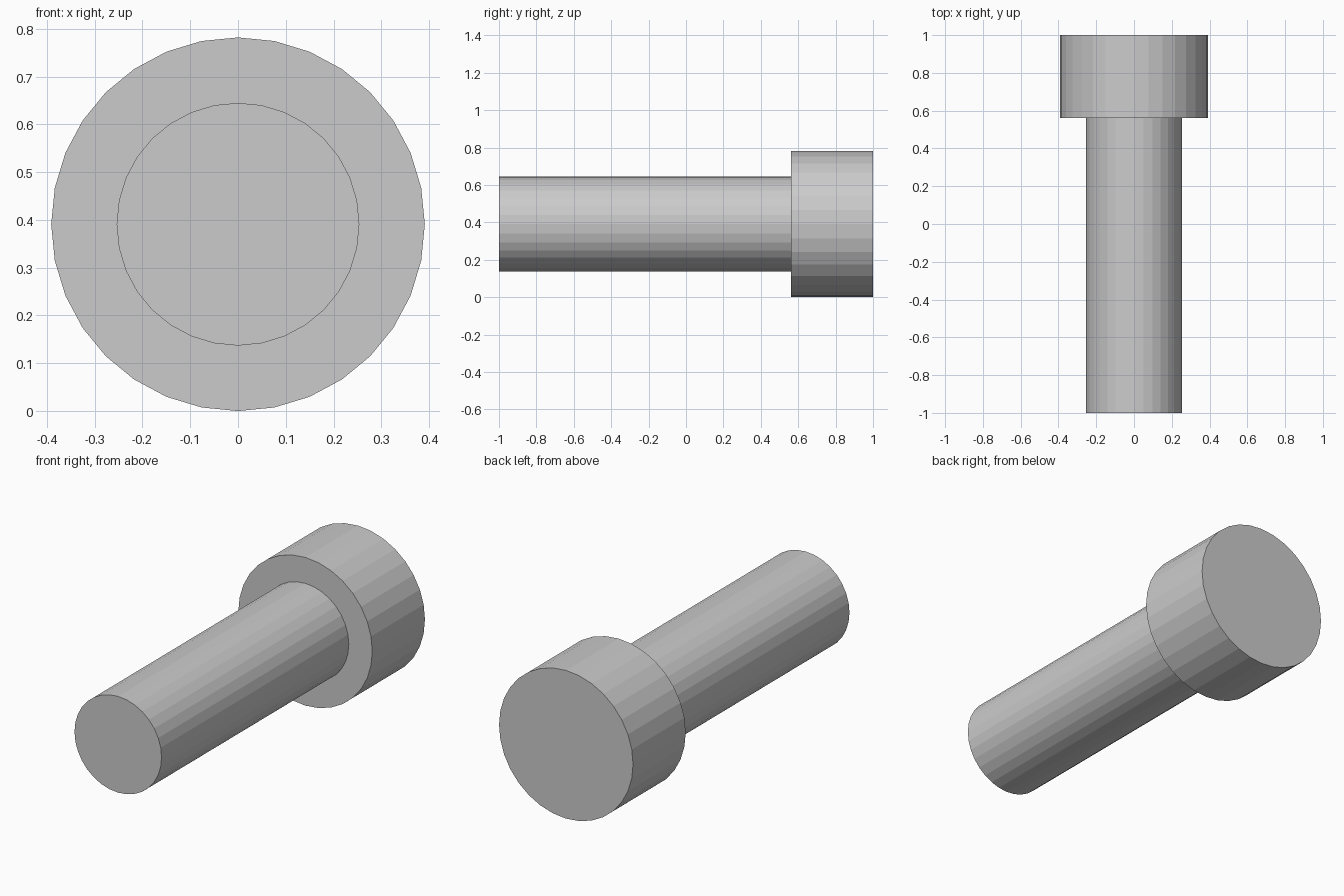
import bpy, bmesh
from math import radians
from mathutils import Matrix, Vector

if "Cube" in bpy.data.objects:
    bpy.data.objects.remove(bpy.data.objects["Cube"])

SIDES = 32
HEAD_R, SHANK_R = 0.391, 0.254
STEP_Y = 0.561

bm = bmesh.new()

# Head: cylinder along y, from the step to the back end
depth = 1.0 - STEP_Y
bmesh.ops.create_cone(
    bm, cap_ends=True, segments=SIDES, radius1=HEAD_R, radius2=HEAD_R, depth=depth,
    matrix=Matrix.Translation((0, STEP_Y + depth / 2, HEAD_R)) @ Matrix.Rotation(radians(-90), 4, 'X'))

# Shank: shrink an inner disc on the front of the head and pull it forward
front = min(bm.faces, key=lambda f: f.calc_center_median().y)
centre = Vector((0, STEP_Y, HEAD_R))


def extrude_cap(face):
    return bmesh.ops.extrude_discrete_faces(bm, faces=[face])["faces"][0]


front = extrude_cap(front)
for v in front.verts:
    v.co = centre + (v.co - centre) * (SHANK_R / HEAD_R)
front = extrude_cap(front)
for v in front.verts:
    v.co.y = -1.0

bmesh.ops.recalc_face_normals(bm, faces=bm.faces)
mesh = bpy.data.meshes.new("bolt")
bm.to_mesh(mesh)
bm.free()
bpy.context.collection.objects.link(bpy.data.objects.new("bolt", mesh))
